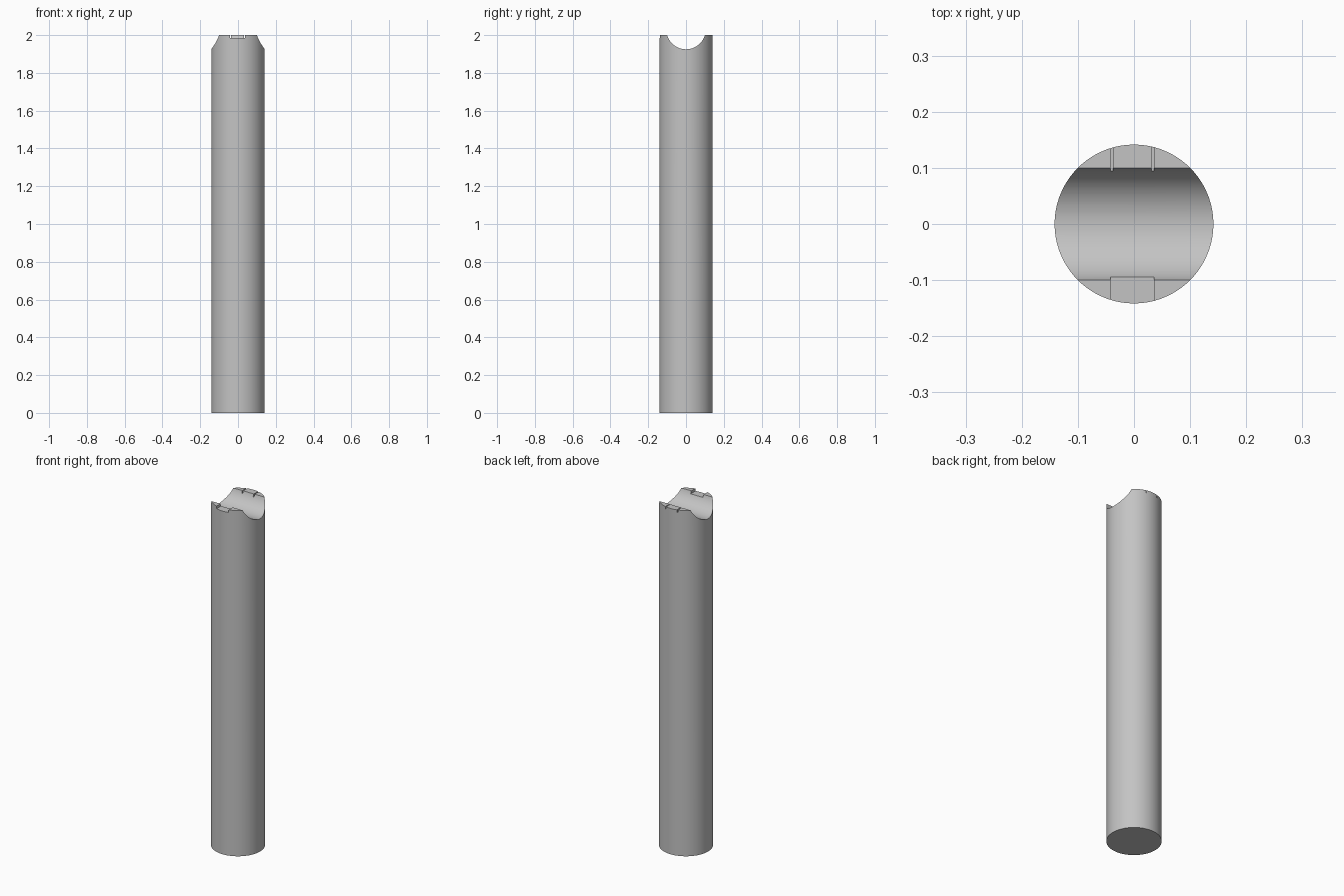
import bpy
import math

RADIUS, HEIGHT = 0.1415, 2.0

cube = bpy.data.objects.get("Cube")
if cube:
    bpy.data.objects.remove(cube, do_unlink=True)

# Plain grey
grey = bpy.data.materials.new("plain_grey")
grey.use_nodes = True
colour = (0.55, 0.55, 0.55, 1)
grey.diffuse_color = colour
grey.node_tree.nodes["Principled BSDF"].inputs["Base Color"].default_value = colour


def cylinder(name, radius, depth, location, rotation=(0, 0, 0)):
    bpy.ops.mesh.primitive_cylinder_add(vertices=128, radius=radius, depth=depth,
                                        location=location, rotation=rotation)
    obj = bpy.context.object
    obj.name = name
    obj.data.materials.append(grey)
    return obj


def box(name, low, high):
    bpy.ops.mesh.primitive_cube_add(
        size=1, location=[(a + b) / 2 for a, b in zip(low, high)])
    obj = bpy.context.object
    obj.name = name
    obj.scale = [b - a for a, b in zip(low, high)]
    obj.data.materials.append(grey)
    return obj


# Solid round post
post = cylinder("post", RADIUS, HEIGHT, (0, 0, HEIGHT / 2))

# Saddle across the top, then the shallow front notch and the slits beside the back tab
floor, top = 1.985, 2.1
cutters = [
    cylinder("saddle_cutter", 0.104, 1, (0, 0, 2.029), (0, math.pi / 2, 0)),
    box("front_notch_cutter", (-0.042, -0.2, floor), (0.036, -0.05, top)),
    box("back_slit_cutter_right", (-0.042, 0.05, floor), (-0.037, 0.2, top)),
    box("back_slit_cutter_left", (0.031, 0.05, floor), (0.036, 0.2, top)),
]
for cutter in cutters:
    cut = post.modifiers.new(cutter.name, 'BOOLEAN')
    cut.operation = 'DIFFERENCE'
    cut.solver = 'EXACT'
    cut.object = cutter

# Bake the cuts so that the shading follows the new edges
bpy.ops.object.select_all(action='DESELECT')
post.select_set(True)
bpy.context.view_layer.objects.active = post
for cutter in cutters:
    bpy.ops.object.modifier_apply(modifier=cutter.name)
    bpy.data.objects.remove(cutter, do_unlink=True)
bpy.ops.object.shade_smooth_by_angle(angle=math.radians(30))
